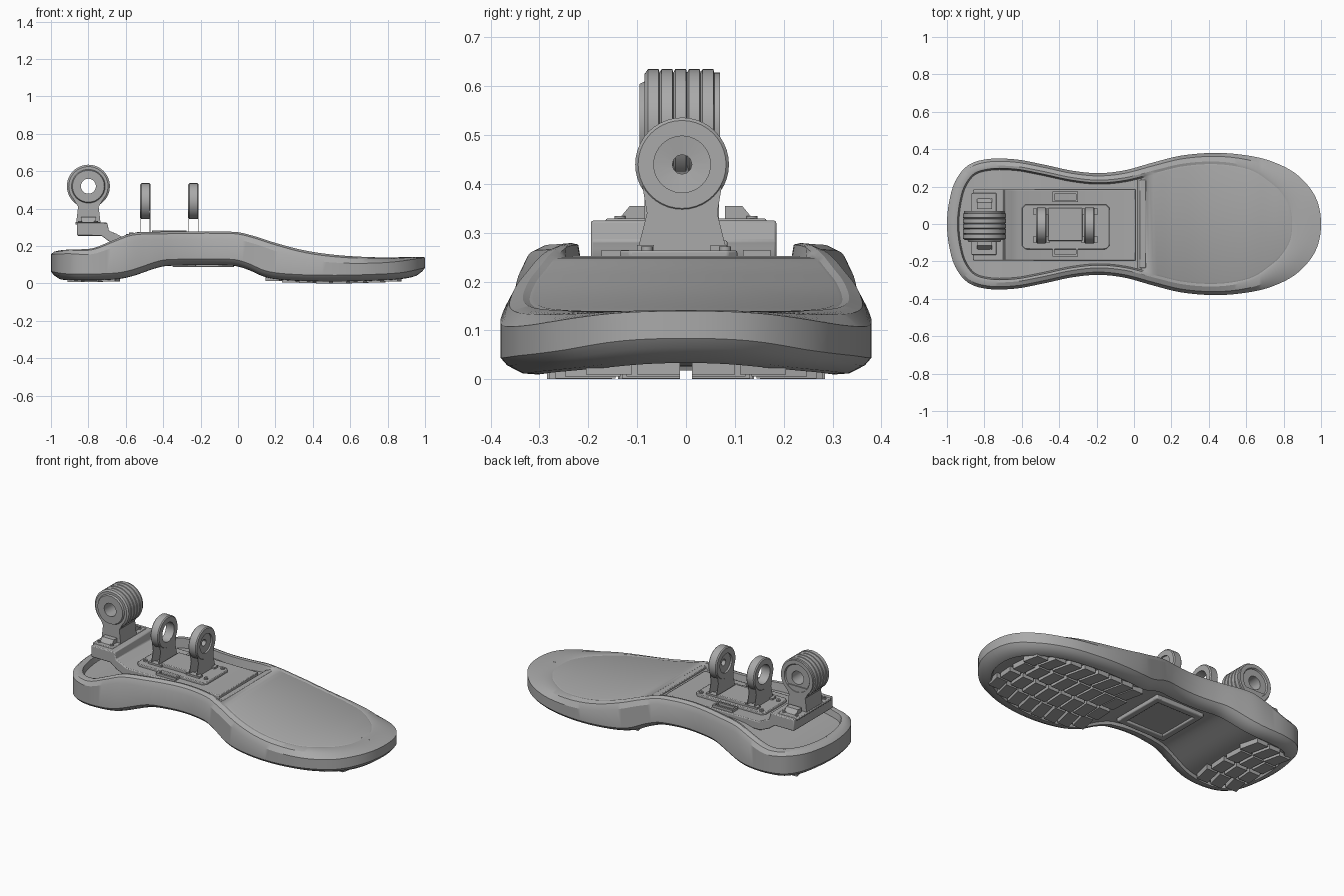
import bpy, bmesh, math
from mathutils import Vector

cube = bpy.data.objects.get("Cube")
if cube:
    bpy.data.objects.remove(cube, do_unlink=True)

GREY = bpy.data.materials.new("plain grey")
GREY.use_nodes = True
GREY.diffuse_color = (0.4, 0.4, 0.4, 1)
GREY.node_tree.nodes["Principled BSDF"].inputs["Base Color"].default_value = (0.4, 0.4, 0.4, 1)


def finish(name, bm, bevel=0, angle=30):
    bmesh.ops.remove_doubles(bm, verts=bm.verts, dist=1e-5)
    bmesh.ops.recalc_face_normals(bm, faces=bm.faces)
    mesh = bpy.data.meshes.new(name)
    bm.to_mesh(mesh)
    bm.free()
    mesh.materials.append(GREY)
    obj = bpy.data.objects.new(name, mesh)
    bpy.context.collection.objects.link(obj)
    if bevel:
        mod = obj.modifiers.new("soft edges", "BEVEL")
        mod.width, mod.segments = bevel, 2
    bpy.ops.object.select_all(action="DESELECT")
    obj.select_set(True)
    bpy.context.view_layer.objects.active = obj
    bpy.ops.object.shade_smooth_by_angle(angle=math.radians(angle))
    return obj


def place(axis, u, v, w):
    return {"x": (w, u, v), "y": (u, w, v), "z": (u, v, w)}[axis]


def prism(name, pts, axis, a, b, bevel=0):
    """Extrude a 2D profile along an axis from a to b."""
    bm = bmesh.new()
    ends = [[bm.verts.new(place(axis, u, v, w)) for u, v in pts] for w in (a, b)]
    for e in ends:
        bm.faces.new(e)
    for i in range(len(pts)):
        j = (i + 1) % len(pts)
        bm.faces.new((ends[0][i], ends[0][j], ends[1][j], ends[1][i]))
    return finish(name, bm, bevel)


def box(name, x, y, z, bevel=0):
    return prism(name, [(x[0], y[0]), (x[1], y[0]), (x[1], y[1]), (x[0], y[1])], "z", *z, bevel)


def tube(name, axis, centre, profile, n=40):
    """Revolve a closed (radius, position) profile around an axis."""
    bm = bmesh.new()
    rings = []
    for k in range(n):
        c, s = math.cos(math.tau * k / n), math.sin(math.tau * k / n)
        rings.append([bm.verts.new(place(axis, centre[0] + r * c, centre[1] + r * s, w)) for r, w in profile])
    m = len(profile)
    for k in range(n):
        p, q = rings[k], rings[(k + 1) % n]
        for i in range(m):
            bm.faces.new((p[i], p[(i + 1) % m], q[(i + 1) % m], q[i]))
    return finish(name, bm)


def curve(knots):
    """Smooth interpolation through (position, value) knots."""
    def slope(i):
        a, b = knots[max(i - 1, 0)], knots[min(i + 1, len(knots) - 1)]
        return (b[1] - a[1]) / (b[0] - a[0])

    def f(x):
        x = min(max(x, knots[0][0]), knots[-1][0])
        i = 0
        while i < len(knots) - 2 and x > knots[i + 1][0]:
            i += 1
        (x0, y0), (x1, y1) = knots[i], knots[i + 1]
        h = x1 - x0
        t = (x - x0) / h
        return ((2 * t**3 - 3 * t**2 + 1) * y0 + (t**3 - 2 * t**2 + t) * h * slope(i)
                + (3 * t**2 - 2 * t**3) * y1 + (t**3 - t**2) * h * slope(i + 1))
    return f


# Sole outline and height curves
half = [(-.988, -.12), (-1, 0), (-.988, .12), (-.955, .23), (-.885, .315), (-.775, .348), (-.63, .345),
        (-.48, .317), (-.33, .285), (-.19, .272), (-.05, .287), (.1, .328), (.25, .365), (.42, .38),
        (.58, .37), (.73, .337), (.87, .265), (.97, .145), (1, 0), (.97, -.145)]
fx = curve([(i, p[0]) for i, p in enumerate(half)])
fy = curve([(i, p[1]) for i, p in enumerate(half)])
rim = curve([(-1, .172), (-.9, .182), (-.78, .188), (-.67, .23), (-.57, .268), (-.45, .276), (-.02, .276),
             (.08, .255), (.2, .217), (.35, .178), (.5, .155), (.68, .142), (.85, .14), (1, .15)])
bottom = curve([(-1, .03), (-.92, .018), (-.68, .02), (-.58, .035), (-.42, .087), (-.35, .095), (-.03, .095),
                (.05, .075), (.15, .033), (.28, .016), (.5, .01), (.7, .014), (.88, .025), (1, .05)])
drop = curve([(-1, .015), (-.8, .03), (-.5, .045), (0, .04), (.4, .045), (.75, .03), (1, .01)])
floor = curve([(-1, .14), (-.75, .152), (-.5, .222), (0, .228), (.02, .23)])
lip = curve([(-1, .042), (-.4, .036), (.1, .042), (.6, .055), (.8, .1), (1, .14)])


def pan(x):
    """Recessed floor behind the hinge line, flush panel in front of it."""
    return floor(x) if x < .035 else min(rim(x), .25)


# Sole: lofted rings, from the tread recess around the wall to the top panel
N = 120
ts = [1 + (len(half) - 3) * i / N for i in range(N + 1)]
loops = [(lambda x: .08, lambda x: bottom(x) + .016), (lambda x: .072, bottom),
         (lambda x: .045, lambda x: bottom(x) + .002), (lambda x: .014, lambda x: bottom(x) + .018),
         (lambda x: 0, lambda x: bottom(x) + .034), (lambda x: 0, lambda x: rim(x) - drop(x)),
         (lambda x: .4 * lip(x), lambda x: rim(x) - .25 * drop(x)), (lip, rim),
         (lambda x: lip(x) + .014, lambda x: rim(x) - .003),
         (lambda x: lip(x) + .022, pan)]
bm = bmesh.new()
rows = []
for inset, height in loops:
    left, right = [], []
    for t in ts:
        tangent = Vector((fx(t + .01) - fx(t - .01), fy(t + .01) - fy(t - .01))).normalized()
        d = inset(fx(t))
        x = fx(t) + tangent.y * d
        y = max(fy(t) - tangent.x * d, 0)
        left.append(bm.verts.new((x, y, height(x))))
        right.append(bm.verts.new((x, -y, height(x))))
    rows.append((left, right))
for lo, hi in zip(rows, rows[1:]):
    for a, b in zip(lo, hi):
        for i in range(N):
            bm.faces.new((a[i], a[i + 1], b[i + 1], b[i]))
for left, right in (rows[0], rows[-1]):
    for i in range(N):
        bm.faces.new((left[i], left[i + 1], right[i + 1], right[i]))
finish("sole", bm)

# Tread: broad chevron pads with narrow gaps, and the arch cover
for s, side in ((1, "left"), (-1, "right")):
    for i, x in enumerate([-.9, -.81, -.72, .16, .25, .34, .43, .52, .61, .7, .79]):
        z = max(bottom(x + .035) - .01, 0)
        outer = fy(min(ts, key=lambda t: abs(fx(t) - x - .02))) - .095
        for a, b in ((.012, outer * .49), (outer * .54, outer)):
            pts = [(x + .1 * a, s * a), (x + .074 + .1 * a, s * a), (x + .074 - .05 * b, s * b), (x - .05 * b, s * b)]
            prism(f"{side}_tread_pad_{i}", pts, "z", z, z + .035)
    box(f"{side}_arch_cover_rail", (-.35, -.02), sorted((s * .13, s * .17)), (.088, .125), .006)
box("arch_cover", (-.31, -.06), (-.13, .13), (.1, .125))
for x in (-.35, -.06):
    box("arch_cover_end", (x, x + .04), (-.17, .17), (.088, .125), .006)

# Mounting deck bending up into the heel bracket
deck = [(-.86, .255), (-.73, .255), (-.69, .225), (-.63, .2), (0, .2), (.01, .25), (-.62, .25),
        (-.655, .268), (-.69, .282), (-.7, .325), (-.86, .325)]
prism("mounting_deck", deck, "y", -.195, .185, .005)
box("hinge_lip", (.03, .065), (-.235, .235), (.2, .252), .004)
box("heel_bracket_base", (-.87, -.735), (-.165, .165), (.315, .329), .004)
for s in (1, -1):
    prism("bracket_gusset", [(s * .08, .325), (s * .14, .325), (s * .115, .355), (s * .08, .355)],
          "x", -.84, -.76)
    # Raised slot frames beside the motor plate
    y = s * .145
    for dy in (-.022, .022):
        box("slot_frame_side", (-.435, -.3), (y + dy - .006, y + dy + .006), (.245, .265))
    for x in (-.435, -.31):
        box("slot_frame_end", (x, x + .01), (y - .028, y + .028), (.245, .265))
    for x in (-.57, -.16):
        tube("plate_bolt", "z", (x, s * .08), [(.004, .26), (.012, .26), (.012, .272), (.004, .272)], 16)
    for x in (-.845, -.76):
        tube("bracket_bolt", "z", (x, s * .135), [(.004, .32), (.011, .32), (.011, .334), (.004, .334)], 16)

# Heel eye: ribbed drum on a tapered neck
drum = [(.04, -.095), (.085, -.095), (.09, -.085), (.105, -.085)]
for k in range(5):
    w = -.06 + k * .028
    drum += [(.115, w - .018), (.115, w + .004), (.108, w + .006)]
drum += [(.108, .07), (.085, .07), (.08, .062), (.04, .062)]
tube("heel_eye", "y", (-.8, .52), drum, 48)
prism("heel_eye_neck", [(-.865, .325), (-.735, .325), (-.745, .41), (-.71, .47), (-.89, .47), (-.855, .41)],
      "y", -.085, .068)

# Motor plate with two bearing lugs
plate = [(-.6, -.115), (-.58, -.135), (-.15, -.135), (-.13, -.115),
         (-.13, .085), (-.15, .105), (-.58, .105), (-.6, .085)]
prism("motor_plate", plate, "z", .245, .264, .004)
box("motor_plate_rise", (-.46, -.275), (-.09, .085), (.26, .284), .004)
for x, name in ((-.495, "rear"), (-.238, "front")):
    ring = [(.058, x - .028), (.09, x - .028), (.096, x - .022), (.096, x + .022), (.09, x + .028), (.058, x + .028)]
    tube(f"{name}_lug_ring", "x", (-.008, .44), ring)
    # Thin cheek plates make up each hollow leg
    cheek = [(-.1, .262), (-.09, .3), (-.08, .34), (-.09, .4), (-.05, .395), (-.008, .378),
             (.034, .395), (.074, .4), (.064, .34), (.074, .3), (.084, .262)]
    for w in (x - .026, x + .023):
        prism(f"{name}_lug_cheek", cheek, "x", w, w + .003)
    for s in (-1, 1):
        box(f"{name}_lug_foot", (x - .045, x + .045), (-.008 + s * .075 - .017, -.008 + s * .075 + .017), (.26, .275))
tube("front_lug_bearing", "x", (-.008, .44), [(.02, -.25), (.06, -.255), (.06, -.22), (.02, -.225)], 12)
